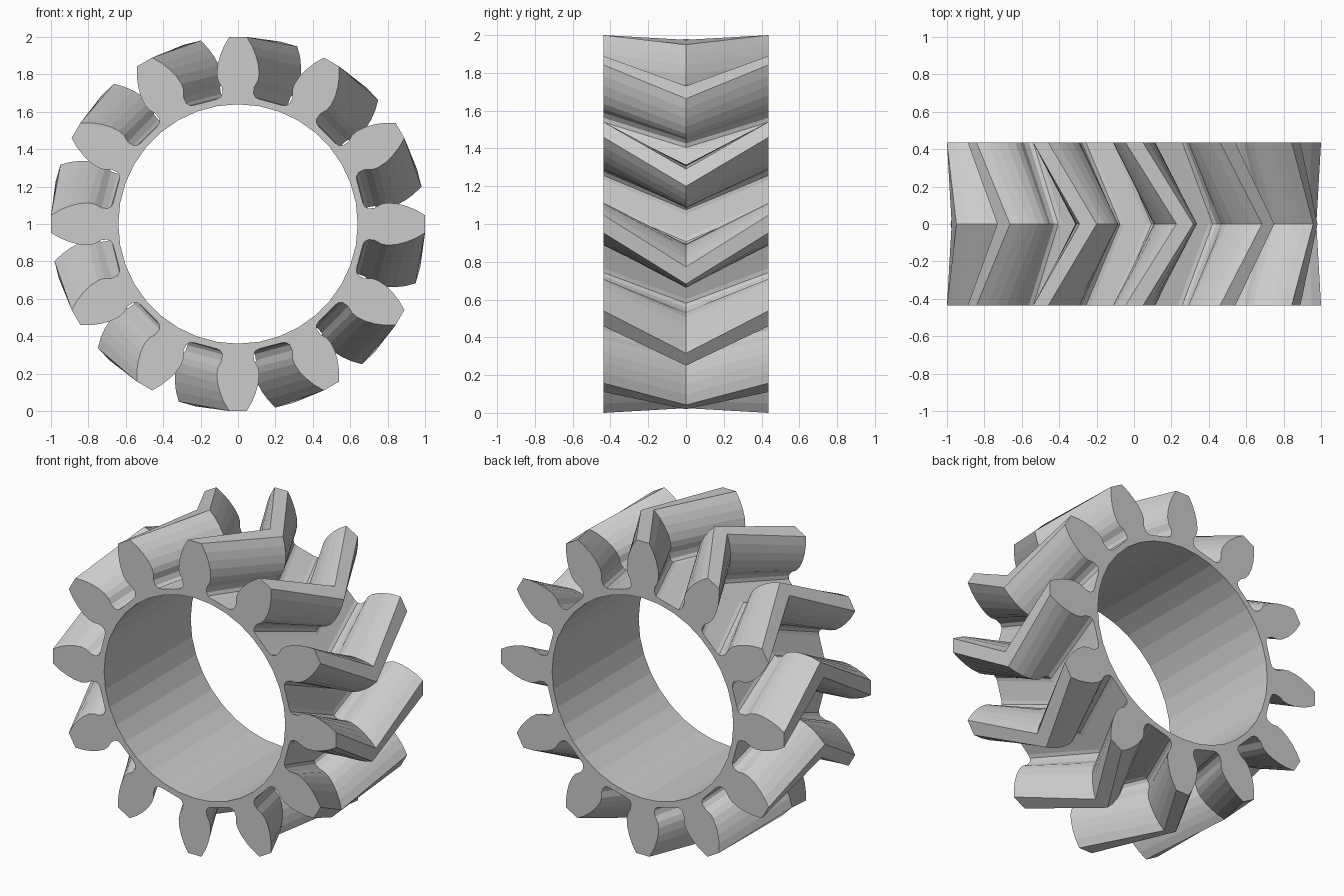
import bpy, bmesh
from math import sin, cos, pi, radians, hypot, atan2

cube = bpy.data.objects.get("Cube")
if cube:
    bpy.data.objects.remove(cube, do_unlink=True)

TEETH, BORE_SIDES = 12, 36
BORE, HALF_DEPTH = 0.64, 0.437
TWIST = radians(15.8)

# One tooth flank, root to tip: (half width, distance from the axis)
FLANK = [(0.115, 0.667), (0.094, 0.677), (0.083, 0.697), (0.086, 0.73), (0.106, 0.765),
         (0.113, 0.80), (0.109, 0.85), (0.096, 0.90), (0.076, 0.95), (0.047, 1.0)]
TOOTH = [(-w, r) for w, r in FLANK] + [(w, r) for w, r in reversed(FLANK)]


def gear_ring(bm, y, turn):
    """Tooth outline around the axis at depth y, turned clockwise."""
    ring = []
    for i in range(TEETH):
        for w, r in TOOTH:
            a = 2 * pi * i / TEETH + atan2(w, r) + turn
            d = hypot(w, r)
            ring.append(bm.verts.new((d * sin(a), y, 1 + d * cos(a))))
    return ring


def bore_ring(bm, y):
    angles = [2 * pi * i / BORE_SIDES for i in range(BORE_SIDES)]
    return [bm.verts.new((BORE * sin(a), y, 1 + BORE * cos(a))) for a in angles]


def loop_edges(bm, ring):
    return [bm.edges.get((v, ring[i - 1])) or bm.edges.new((v, ring[i - 1]))
            for i, v in enumerate(ring)]


def bridge(bm, a, b):
    for i in range(len(a)):
        bm.faces.new((a[i - 1], a[i], b[i], b[i - 1]))


bm = bmesh.new()

# Herringbone teeth: straight flanks from each end to the twisted middle
front = gear_ring(bm, -HALF_DEPTH, 0)
middle = gear_ring(bm, 0, TWIST)
back = gear_ring(bm, HALF_DEPTH, 0)
bridge(bm, front, middle)
bridge(bm, middle, back)

# Straight bore through the hub
bore_front, bore_back = bore_ring(bm, -HALF_DEPTH), bore_ring(bm, HALF_DEPTH)
bridge(bm, bore_back, bore_front)

# Flat end faces between the bore and the tooth outline
for outer, inner, side in ((front, bore_front, -1), (back, bore_back, 1)):
    edges = loop_edges(bm, outer) + loop_edges(bm, inner)
    bmesh.ops.triangle_fill(bm, edges=edges, use_beauty=True, normal=(0, side, 0))
bmesh.ops.recalc_face_normals(bm, faces=bm.faces)

mesh = bpy.data.meshes.new("herringbone_gear")
bm.to_mesh(mesh)
bm.free()
gear = bpy.data.objects.new("herringbone_gear", mesh)
bpy.context.collection.objects.link(gear)

# Plain grey finish
grey = bpy.data.materials.new("light_grey")
grey.use_nodes = True
colour = (0.6, 0.6, 0.6, 1)
grey.diffuse_color = colour
grey.node_tree.nodes["Principled BSDF"].inputs["Base Color"].default_value = colour
mesh.materials.append(grey)
